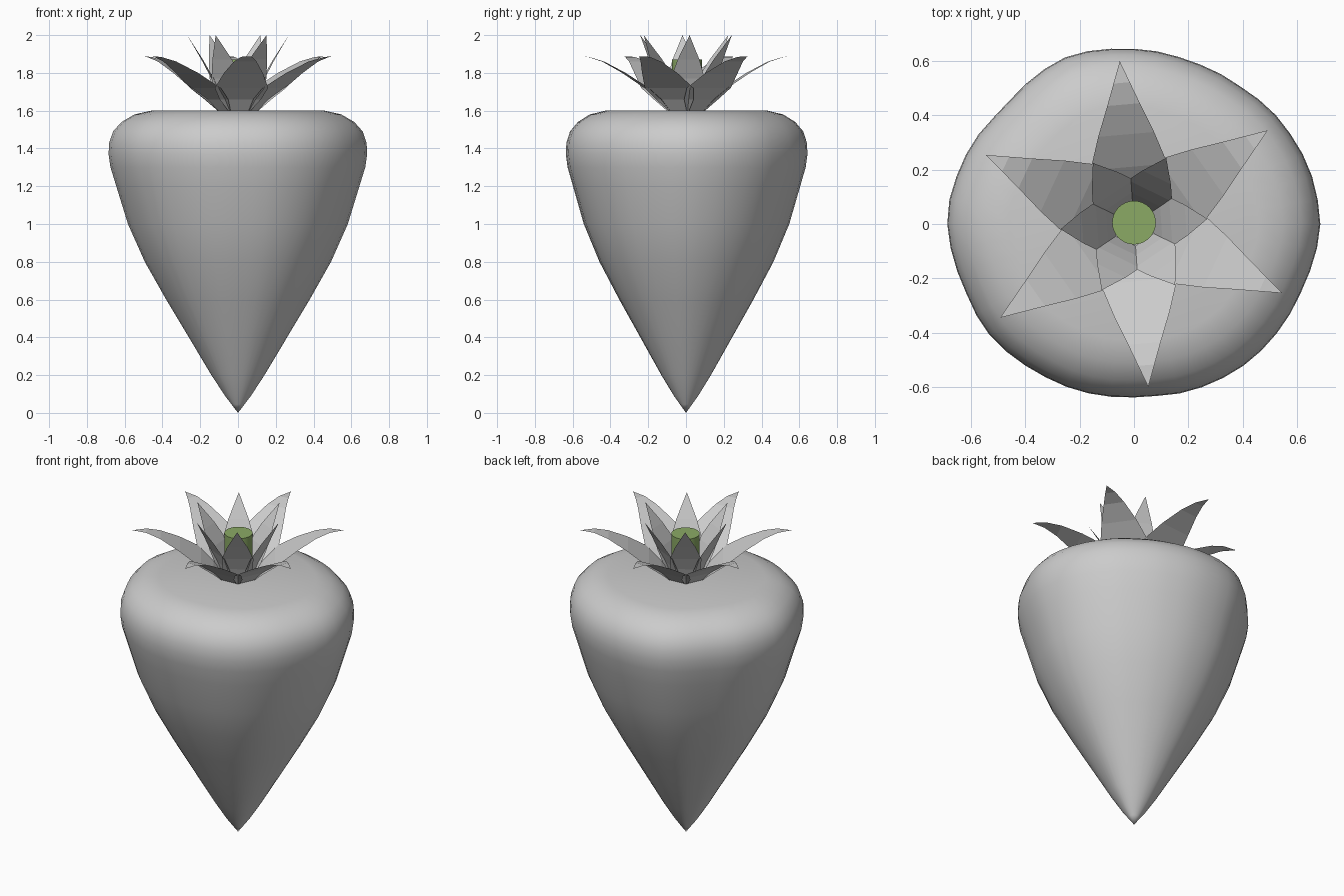
import bpy, bmesh
from math import sin, cos, radians, tau, degrees

if "Cube" in bpy.data.objects:
    bpy.data.objects.remove(bpy.data.objects["Cube"])


def make_object(name, bm):
    bmesh.ops.recalc_face_normals(bm, faces=bm.faces)
    mesh = bpy.data.meshes.new(name)
    bm.to_mesh(mesh)
    bm.free()
    obj = bpy.data.objects.new(name, mesh)
    bpy.context.collection.objects.link(obj)
    return obj


# Uneven cross-section of the fruit: (angle, radius at the widest height)
SECTION = [(0, .684), (14, .677), (38, .656), (52, .638), (71, .633), (90, .643),
           (112, .662), (138, .642), (157, .667), (177, .687), (203, .666),
           (215, .670), (241, .649), (275, .635), (290, .648), (312, .659),
           (337, .662), (360, .684)]


def section_radius(deg):
    for (a0, r0), (a1, r1) in zip(SECTION, SECTION[1:]):
        if a0 <= deg <= a1:
            t = (deg - a0) / (a1 - a0)
            t = t * t * (3 - 2 * t) * 0.5 + t * 0.5
            return r0 + (r1 - r0) * t


# Fruit: tapering rings, flat top
PROFILE = [(.05, .045), (.10, .09), (.205, .2), (.38, .4), (.555, .6), (.72, .8),
           (.85, 1.0), (.94, 1.2), (.985, 1.3), (1.0, 1.37), (.995, 1.43),
           (.965, 1.49), (.90, 1.54), (.80, 1.58), (.67, 1.6)]
SIDES = 48
bm = bmesh.new()
tip = bm.verts.new((0, 0, 0))
rings = []
for scale, z in PROFILE:
    ring = []
    for i in range(SIDES):
        a = tau * i / SIDES
        r = scale * section_radius(degrees(a))
        ring.append(bm.verts.new((r * cos(a), r * sin(a), z)))
    rings.append(ring)
for i in range(SIDES):
    j = (i + 1) % SIDES
    bm.faces.new((tip, rings[0][j], rings[0][i]))
    for lo, hi in zip(rings, rings[1:]):
        bm.faces.new((lo[i], lo[j], hi[j], hi[i]))
bm.faces.new(rings[-1])
fruit = make_object("fruit_body", bm)
bpy.context.view_layer.objects.active = fruit
fruit.select_set(True)
bpy.ops.object.shade_smooth_by_angle(angle=radians(25))


# Leaves: thin pointed sheets, rows of (distance out, height, half width)
def leaf_ring(name, rows, first_angle, count=6):
    bm = bmesh.new()
    for k in range(count):
        a = radians(first_angle + 360 * k / count)
        c, s = cos(a), sin(a)
        pairs = [[bm.verts.new((r * c - w * s, r * s + w * c, z)) for w in (-half, half)]
                 for r, z, half in rows[:-1]]
        r, z, _ = rows[-1]
        point = bm.verts.new((r * c, r * s, z))
        for p, q in zip(pairs, pairs[1:]):
            bm.faces.new((p[0], q[0], q[1], p[1]))
        bm.faces.new((pairs[-1][0], point, pairs[-1][1]))
    return make_object(name, bm)


leaf_ring("outer_leaves", [(.09, 1.6, .06), (.14, 1.66, .11), (.21, 1.72, .142),
                           (.33, 1.80, .103), (.44, 1.86, .06), (.52, 1.885, .03),
                           (.60, 1.888, 0)], 35)
leaf_ring("inner_leaves", [(.07, 1.6, .04), (.10, 1.69, .085), (.135, 1.77, .09),
                           (.19, 1.87, .058), (.27, 2.0, 0)], 4)

# Stem
bpy.ops.mesh.primitive_cylinder_add(vertices=32, radius=.08, depth=.28,
                                    location=(0, .005, 1.73))
stem = bpy.context.object
stem.name = "stem"
bpy.ops.object.shade_smooth_by_angle(angle=radians(30))
green = bpy.data.materials.new("stem_green")
green.diffuse_color = (.26, .4, .13, 1)
green.use_nodes = True
green.node_tree.nodes["Principled BSDF"].inputs["Base Color"].default_value = green.diffuse_color
stem.data.materials.append(green)
